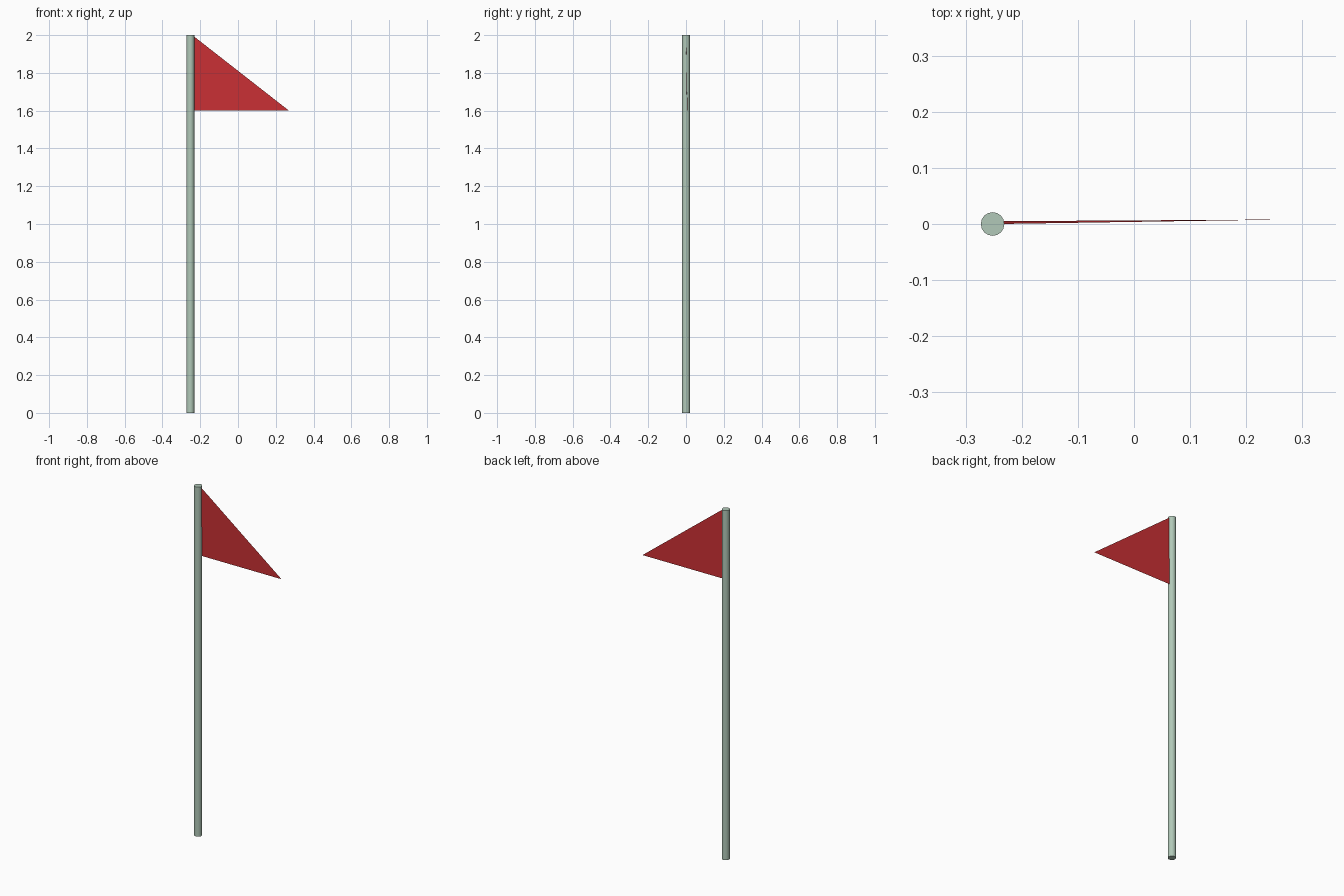
import bpy
import math

if "Cube" in bpy.data.objects:
    bpy.data.objects.remove(bpy.data.objects["Cube"])


def paint(obj, name, rgb):
    mat = bpy.data.materials.new(name)
    mat.diffuse_color = (*rgb, 1.0)
    mat.use_nodes = True
    mat.node_tree.nodes["Principled BSDF"].inputs["Base Color"].default_value = mat.diffuse_color
    obj.data.materials.append(mat)


# Pole: slim upright cylinder
bpy.ops.mesh.primitive_cylinder_add(vertices=16, radius=0.021, depth=2.0,
                                    location=(-0.252, 0, 1.0))
pole = bpy.context.object
pole.name = "pole"
bpy.ops.object.shade_smooth_by_angle(angle=math.radians(40))
paint(pole, "pale_green", (0.44, 0.58, 0.48))

# Flag: single triangular sheet, swung very slightly backwards
corners = [(-0.242, 0.0, 2.0), (-0.236, 0.005, 1.6), (0.27, 0.008, 1.6)]
mesh = bpy.data.meshes.new("flag")
mesh.from_pydata(corners, [], [(0, 1, 2)])
flag = bpy.data.objects.new("flag", mesh)
bpy.context.collection.objects.link(flag)
paint(flag, "red", (0.6, 0.03, 0.035))
